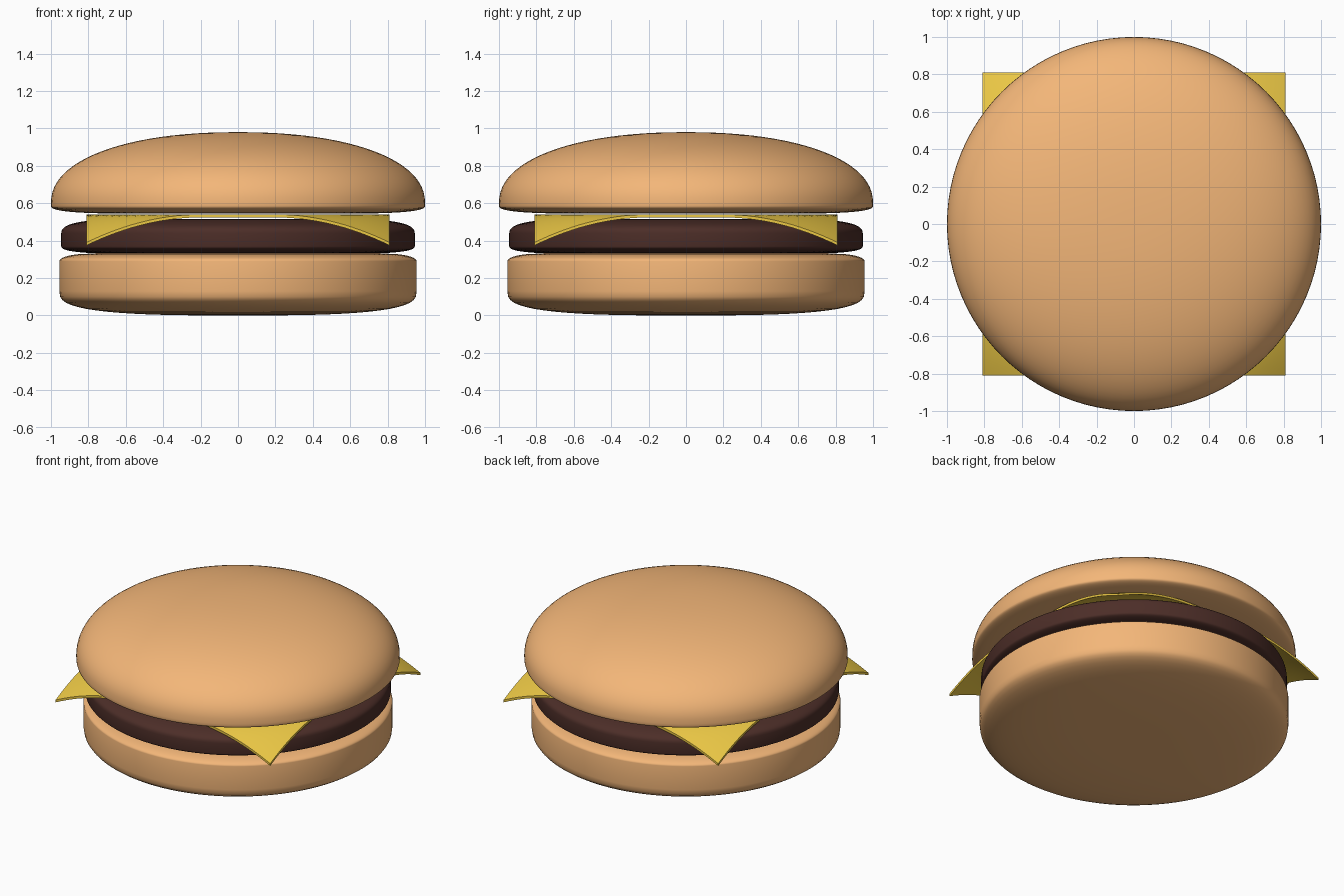
import bpy, bmesh
from math import sin, cos, pi, tau, hypot, radians
from mathutils import Vector

if "Cube" in bpy.data.objects:
    bpy.data.objects.remove(bpy.data.objects["Cube"])


def material(name, rgb):
    m = bpy.data.materials.new(name)
    m.diffuse_color = (*rgb, 1)
    m.use_nodes = True
    m.node_tree.nodes["Principled BSDF"].inputs["Base Color"].default_value = m.diffuse_color
    return m


def finish(name, bm, mat):
    bmesh.ops.recalc_face_normals(bm, faces=bm.faces)
    me = bpy.data.meshes.new(name)
    bm.to_mesh(me)
    bm.free()
    ob = bpy.data.objects.new(name, me)
    bpy.context.collection.objects.link(ob)
    me.materials.append(mat)
    bpy.ops.object.select_all(action='DESELECT')
    ob.select_set(True)
    bpy.context.view_layer.objects.active = ob
    bpy.ops.object.shade_smooth_by_angle(angle=radians(40))
    return ob


def arc(r0, z0, r1, z1, power, steps=14):
    """Rounded quarter from the flat point (r0, z0) to the rim point (r1, z1)."""
    pts = []
    for i in range(steps + 1):
        a = pi / 2 * i / steps
        pts.append((r0 + (r1 - r0) * sin(a) ** (2 / power),
                    z1 + (z0 - z1) * max(cos(a), 0) ** (2 / power)))
    pts[-1] = (r1, z1)
    return pts


def lathe(name, lower, upper, mat, segments=96):
    """Spin a lower and an upper rounded quarter into a closed disc."""
    profile = [(0, lower[0][1])] + lower + upper[::-1] + [(0, upper[0][1])]
    bm = bmesh.new()
    verts = [bm.verts.new((r, 0, z)) for r, z in profile]
    edges = [bm.edges.new(p) for p in zip(verts, verts[1:])]
    bmesh.ops.spin(bm, geom=verts + edges, cent=(0, 0, 0), axis=(0, 0, 1),
                   angle=tau, steps=segments)
    bmesh.ops.remove_doubles(bm, verts=bm.verts, dist=1e-4)
    return finish(name, bm, mat)


bread = material("bread", (0.90, 0.47, 0.19))
meat = material("meat", (0.073, 0.027, 0.021))
yellow = material("yellow", (0.84, 0.58, 0.06))

# Bottom bun
lathe("bottom_bun", arc(0, 0, 0.955, 0.13, 3),
      arc(0.80, 0.33, 0.955, 0.29, 2), bread)

# Patty
lathe("patty", arc(0.6, 0.33, 0.945, 0.37, 2.5),
      arc(0.6, 0.515, 0.945, 0.44, 2.5), meat)

# Top bun
lathe("top_bun", arc(0.6, 0.545, 1.0, 0.585, 2.5),
      arc(0, 0.98, 1.0, 0.60, 2.2, 24), bread)

# Cheese slice: thin square whose corners droop past the patty
bm = bmesh.new()
bmesh.ops.create_grid(bm, x_segments=40, y_segments=40, size=0.81)
for v in bm.verts:
    v.co.z = 0.54 - 0.787 * max(0, hypot(v.co.x, v.co.y) - 0.84) ** 1.4
out = bmesh.ops.extrude_face_region(bm, geom=bm.faces[:], use_keep_orig=True)
bmesh.ops.translate(bm, vec=Vector((0, 0, -0.016)),
                    verts=[g for g in out["geom"] if isinstance(g, bmesh.types.BMVert)])
finish("cheese_slice", bm, yellow)
